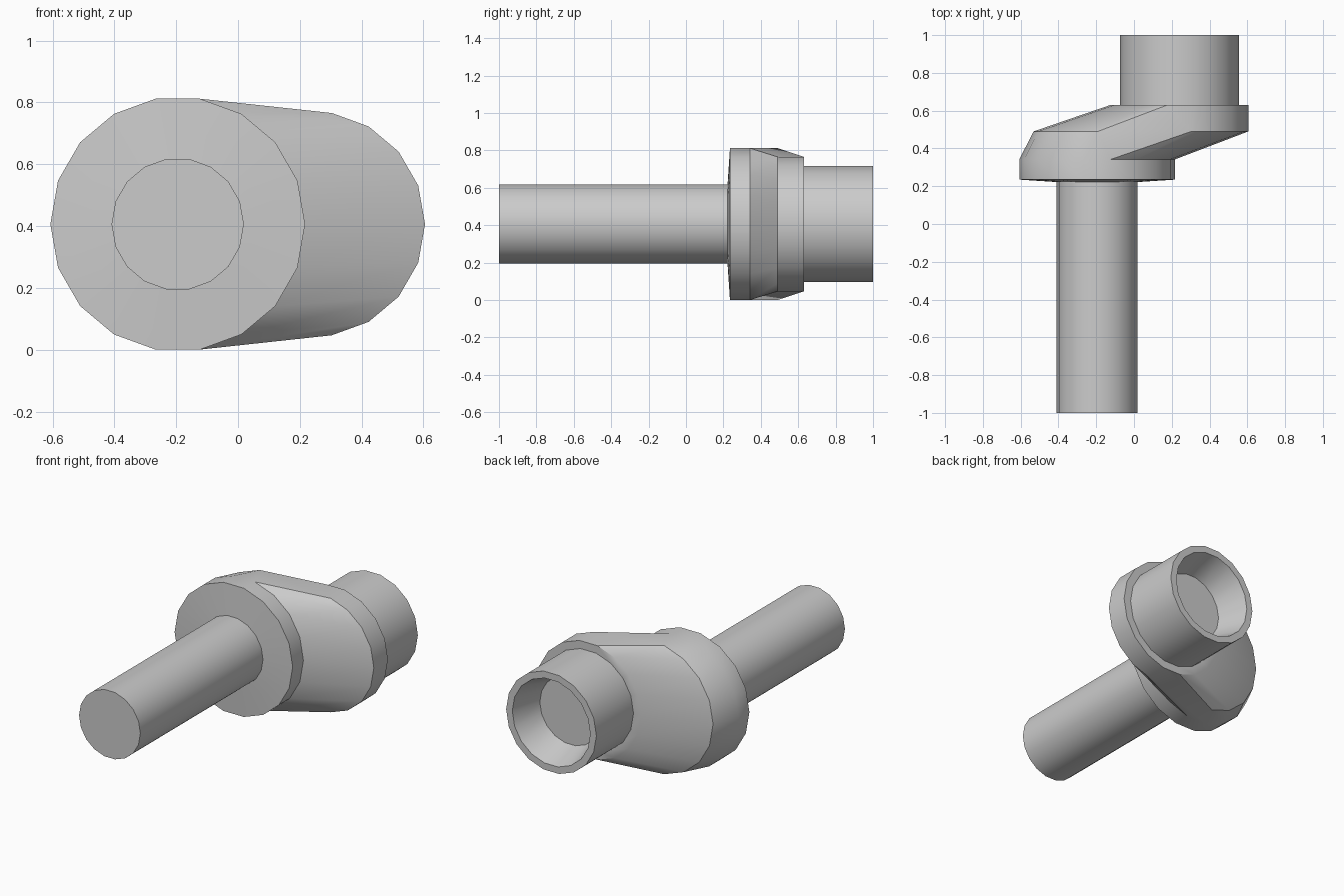
import bpy, bmesh
from math import sin, cos, radians

if "Cube" in bpy.data.objects:
    bpy.data.objects.remove(bpy.data.objects["Cube"])

SIDES = 18
ZC = 0.406            # height of both axes
XF, XB = -0.195, 0.24  # front shaft axis, rear socket axis


def ring(x, y, r):
    """Circle of points facing along y."""
    return [(x + r * cos(radians(20 * k)), y, ZC + r * sin(radians(20 * k)))
            for k in range(SIDES)]


def loft(name, rings, cap_first=False, cap_last=False):
    """Skin a sequence of rings into one object."""
    bm = bmesh.new()
    loops = [[bm.verts.new(p) for p in pts] for pts in rings]
    for a, b in zip(loops, loops[1:]):
        for i in range(SIDES):
            j = (i + 1) % SIDES
            bm.faces.new((a[i], a[j], b[j], b[i]))
    if cap_first:
        bm.faces.new(loops[0][::-1])
    if cap_last:
        bm.faces.new(loops[-1])
    # rings advance along +y, so reverse the winding to face outward
    bmesh.ops.reverse_faces(bm, faces=bm.faces[:])
    mesh = bpy.data.meshes.new(name)
    bm.to_mesh(mesh)
    bm.free()
    ob = bpy.data.objects.new(name, mesh)
    bpy.context.collection.objects.link(ob)
    bpy.ops.object.select_all(action='DESELECT')
    ob.select_set(True)
    bpy.context.view_layer.objects.active = ob
    bpy.ops.object.shade_smooth_by_angle(angle=radians(30))
    return ob


# Front shaft
loft("shaft", [ring(XF, -1.0, 0.214), ring(XF, 0.222, 0.214)], cap_first=True)

# Offset body: left side leans over the rear disc, right side steps out to it
lean = ring(-0.12, 0.49, 0.412)
step = ring(XB, 0.49, 0.365)
middle = [lean[k] if 5 <= k <= 13 else step[k] for k in range(SIDES)]
loft("offset_body", [
    ring(XF, 0.222, 0.214),
    ring(XF, 0.235, 0.412),
    ring(XF, 0.342, 0.412),
    middle,
    ring(XB, 0.63, 0.365),
    ring(XB, 0.63, 0.315),
])

# Rear socket with a tapered recess
loft("socket", [
    ring(XB, 0.63, 0.315),
    ring(XB, 1.0, 0.315),
    ring(XB, 1.0, 0.272),
    ring(XB, 0.81, 0.213),
], cap_last=True)
